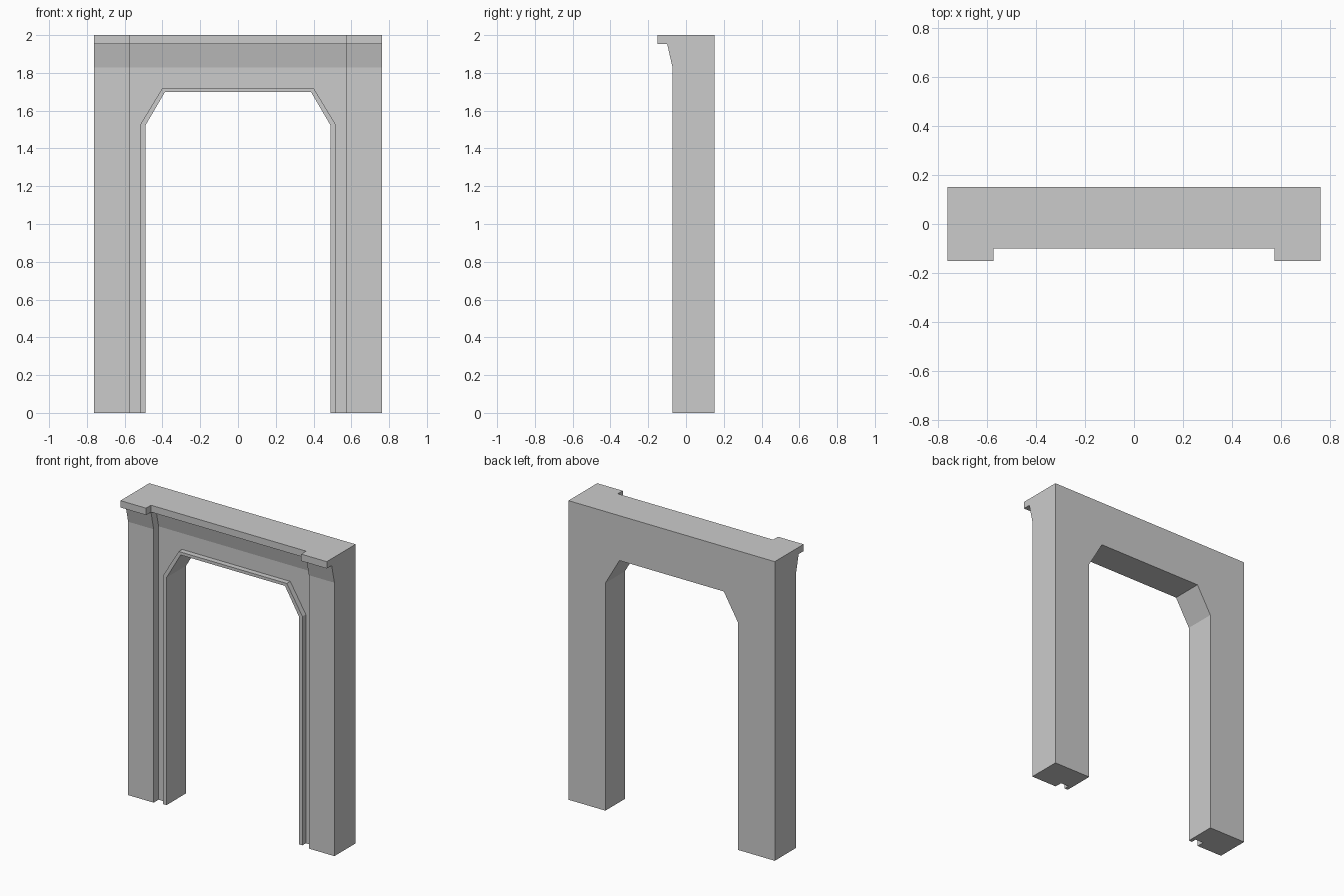
import bpy
import bmesh

if "Cube" in bpy.data.objects:
    bpy.data.objects.remove(bpy.data.objects["Cube"])


def prism(name, points, axis, start, end):
    """Extrude a closed profile: axis 'x' takes (y, z) points, axis 'y' takes (x, z)."""
    bm = bmesh.new()
    place = (lambda p, d: (d, p[0], p[1])) if axis == 'x' else (lambda p, d: (p[0], d, p[1]))
    face = bm.faces.new([bm.verts.new(place(p, start)) for p in points])
    new = bmesh.ops.extrude_face_region(bm, geom=[face])['geom']
    verts = [v for v in new if isinstance(v, bmesh.types.BMVert)]
    step = end - start
    bmesh.ops.translate(bm, verts=verts, vec=(step, 0, 0) if axis == 'x' else (0, step, 0))
    bmesh.ops.recalc_face_normals(bm, faces=bm.faces)
    mesh = bpy.data.meshes.new(name)
    bm.to_mesh(mesh)
    bm.free()
    obj = bpy.data.objects.new(name, mesh)
    bpy.context.collection.objects.link(obj)
    return obj


def combine(target, tool, operation):
    """Apply an exact boolean and discard the tool object."""
    mod = target.modifiers.new(operation.lower(), 'BOOLEAN')
    mod.operation = operation
    mod.solver = 'EXACT'
    mod.object = tool
    bpy.context.view_layer.objects.active = target
    bpy.ops.object.modifier_apply(modifier=mod.name)
    bpy.data.objects.remove(tool)


def arch(spring_x, spring_z, top_x, top_z, base):
    """Doorway outline with chamfered upper corners."""
    right = [(spring_x, base), (spring_x, spring_z), (top_x, top_z)]
    return right + [(-x, z) for x, z in reversed(right)]


HALF_W, PILASTER_X, BACK, RECESS = 0.763, 0.574, 0.152, 0.052

# Front outline with flared neck and square cornice
front = [(-0.071, 0), (-0.071, 1.828), (-0.10, 1.954), (-0.152, 1.954), (-0.152, 2)]
frame = prism("door_frame", front + [(BACK, 2), (BACK, 0)], 'x', -HALF_W, HALF_W)

# Same outline set back between the two pilasters
back_set = [(y + RECESS, z) for y, z in front]
back_set[0] = (back_set[0][0], -0.1)
back_set[-1] = (back_set[-1][0], 2.1)
recess = prism("recess_cutter", back_set + [(-0.3, 2.1), (-0.3, -0.1)],
               'x', -PILASTER_X, PILASTER_X)
combine(frame, recess, 'DIFFERENCE')

# Raised trim around the doorway
trim = prism("door_trim", arch(0.515, 1.53, 0.40, 1.72, 0), 'y', -0.055, 0.05)
combine(frame, trim, 'UNION')

# Doorway opening
opening = prism("opening_cutter", arch(0.49, 1.522, 0.386, 1.70, -0.1), 'y', -0.3, 0.3)
combine(frame, opening, 'DIFFERENCE')
